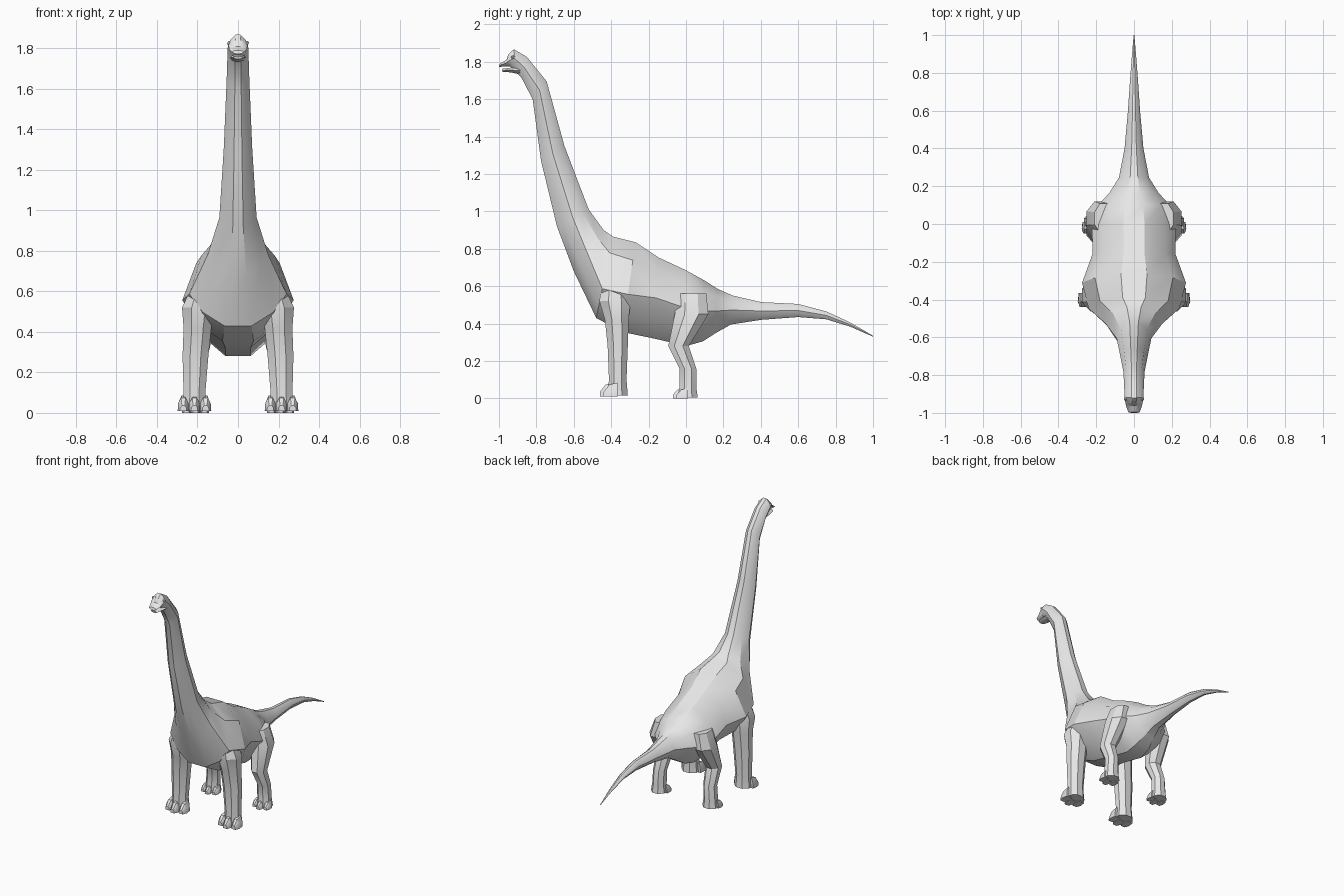
import bpy, bmesh, math
from mathutils import Vector

cube = bpy.data.objects.get("Cube")
if cube:
    bpy.data.objects.remove(cube, do_unlink=True)

# Single skin colour
skin = bpy.data.materials.new("grey skin")
skin.use_nodes = True
skin.diffuse_color = (0.8, 0.8, 0.8, 1)
skin.node_tree.nodes["Principled BSDF"].inputs["Base Color"].default_value = skin.diffuse_color


def finish(name, bm):
    """Turn a bmesh into a named, shaded object."""
    bmesh.ops.recalc_face_normals(bm, faces=bm.faces)
    mesh = bpy.data.meshes.new(name)
    bm.to_mesh(mesh)
    bm.free()
    mesh.materials.append(skin)
    mesh.shade_smooth()
    mesh.set_sharp_from_angle(angle=math.radians(30))
    obj = bpy.data.objects.new(name, mesh)
    bpy.context.collection.objects.link(obj)
    return obj


def loft(name, rings):
    """Skin a closed tube through rings with equal point counts."""
    bm = bmesh.new()
    loops = [[bm.verts.new(p) for p in ring] for ring in rings]
    for a, b in zip(loops, loops[1:]):
        for i in range(len(a)):
            j = (i + 1) % len(a)
            bm.faces.new((a[i], a[j], b[j], b[i]))
    bm.faces.new(loops[0])
    bm.faces.new(loops[-1])
    return finish(name, bm)


def spine_ring(yt, zt, yb, zb, width, mid):
    """Ten-sided section between a top and a bottom point of the silhouette."""
    top, bottom = Vector((0, yt, zt)), Vector((0, yb, zb))
    half = [(0.25, 1), (0.75, 0.8), (1, mid), (0.72, mid * 0.42), (0.28, 0)]
    outline = half + [(-x, t) for x, t in reversed(half)]
    return [bottom.lerp(top, t) + Vector((x * width, 0, 0)) for x, t in outline]


def leg_ring(side, z, y, depth, x, width):
    """Level eight-sided section of a leg."""
    points = []
    for i in range(8):
        a = math.pi * (i + 0.5) / 4
        points.append((side * (x + 1.06 * width * math.cos(a)),
                       y + 1.06 * depth * math.sin(a), z))
    return points


# Snout, head, neck, trunk and tail in one skin: top y z, bottom y z, width, widest level
body = [
    (-0.995, 1.79, -1.0, 1.772, 0.03, 0.5),
    (-0.96, 1.81, -0.965, 1.775, 0.042, 0.5),
    (-0.95, 1.84, -0.94, 1.775, 0.046, 0.5),
    (-0.92, 1.867, -0.91, 1.745, 0.05, 0.6),
    (-0.85, 1.825, -0.88, 1.715, 0.052, 0.5),
    (-0.745, 1.695, -0.82, 1.60, 0.056, 0.5),
    (-0.65, 1.35, -0.775, 1.27, 0.07, 0.5),
    (-0.52, 1.01, -0.69, 0.92, 0.092, 0.5),
    (-0.44, 0.90, -0.60, 0.68, 0.15, 0.45),
    (-0.39, 0.865, -0.48, 0.43, 0.24, 0.36),
    (-0.27, 0.835, -0.34, 0.355, 0.275, 0.42),
    (-0.15, 0.755, -0.17, 0.32, 0.22, 0.5),
    (0, 0.685, 0, 0.28, 0.222, 0.5),
    (0.1, 0.63, 0.09, 0.305, 0.195, 0.5),
    (0.17, 0.585, 0.16, 0.35, 0.13, 0.5),
    (0.25, 0.55, 0.24, 0.395, 0.08, 0.5),
    (0.4, 0.515, 0.4, 0.42, 0.05, 0.5),
    (0.6, 0.505, 0.6, 0.435, 0.032, 0.5),
    (0.75, 0.465, 0.75, 0.423, 0.022, 0.5),
    (0.88, 0.405, 0.88, 0.383, 0.012, 0.5),
    (1.0, 0.335, 1.0, 0.33, 0.002, 0.5),
]
loft("body", [spine_ring(*r) for r in body])

# Lower jaw, slightly open
jaw = [
    (-0.88, 1.775, -0.88, 1.73, 0.04, 0.5),
    (-0.94, 1.768, -0.935, 1.743, 0.038, 0.5),
    (-0.985, 1.762, -0.98, 1.746, 0.026, 0.5),
]
loft("lower_jaw", [spine_ring(*r) for r in jaw])

# Leg sections: height, y, half depth, x, half width
front_leg = [
    (0.62, -0.38, 0.07, 0.18, 0.05),
    (0.52, -0.38, 0.085, 0.195, 0.083),
    (0.42, -0.37, 0.065, 0.20, 0.07),
    (0.28, -0.365, 0.055, 0.21, 0.065),
    (0.10, -0.365, 0.048, 0.215, 0.055),
    (0.015, -0.365, 0.055, 0.215, 0.062),
]
hind_leg = [
    (0.56, 0.03, 0.08, 0.16, 0.05),
    (0.45, 0.03, 0.092, 0.18, 0.072),
    (0.28, -0.04, 0.056, 0.20, 0.052),
    (0.16, 0.01, 0.046, 0.205, 0.045),
    (0.06, 0.01, 0.046, 0.21, 0.047),
    (0.005, 0.01, 0.054, 0.21, 0.055),
]


def toe(name, x, y, length, width, height, floor):
    """Blunt wedge toe pointing forward."""
    rings = []
    for step, w, h in ((0, 0.8, 1), (0.6, 1, 0.85), (1, 0.6, 0.35)):
        w, h, front = w * width, h * height, y - step * length
        rings.append([(x - w, front, floor), (x + w, front, floor),
                      (x + w * 0.9, front, floor + h * 0.6), (x + w * 0.4, front, floor + h),
                      (x - w * 0.4, front, floor + h), (x - w * 0.9, front, floor + h * 0.6)])
    loft(name, rings)


for label, side in (("left", 1), ("right", -1)):
    loft(label + "_front_leg", [leg_ring(side, *r) for r in front_leg])
    loft(label + "_hind_leg", [leg_ring(side, *r) for r in hind_leg])
    # Three toes on each foot, the outer ones set back
    for i in (-1, 0, 1):
        back = 0.02 * abs(i)
        toe(f"{label}_front_toe_{i + 2}", side * (0.215 + 0.055 * i),
            -0.385 + back, 0.075, 0.028, 0.075, 0.01)
        toe(f"{label}_hind_toe_{i + 2}", side * (0.21 + 0.045 * i),
            -0.01 + back, 0.06, 0.022, 0.055, 0.0)
    # Eye bump
    bm = bmesh.new()
    bmesh.ops.create_icosphere(bm, subdivisions=1, radius=0.012)
    eye = finish(label + "_eye", bm)
    eye.location = (side * 0.043, -0.925, 1.825)
